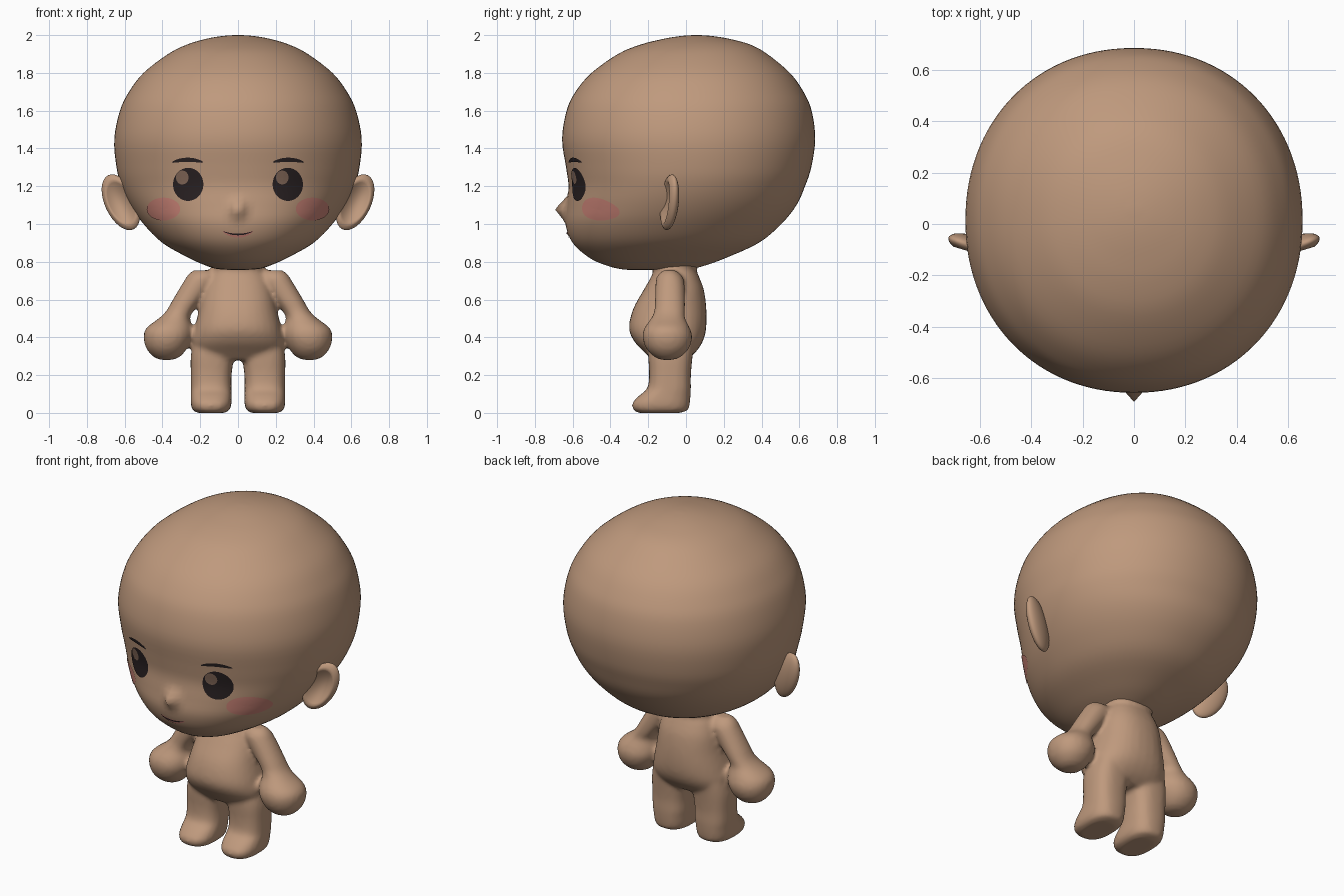
import bpy, bmesh, math
from mathutils import Vector, Matrix
from mathutils.bvhtree import BVHTree

cube = bpy.data.objects.get("Cube")
if cube:
    bpy.data.objects.remove(cube, do_unlink=True)


def material(name, r, g, b):
    m = bpy.data.materials.new(name)
    m.use_nodes = True
    m.diffuse_color = (r, g, b, 1)
    bsdf = next(n for n in m.node_tree.nodes if n.type == 'BSDF_PRINCIPLED')
    bsdf.inputs["Base Color"].default_value = (r, g, b, 1)
    bsdf.inputs["Roughness"].default_value = 0.8
    return m


SKIN = material("skin", 0.52, 0.32, 0.205)
DARK = material("eye_dark", 0.022, 0.015, 0.016)
GLINT = material("eye_glint", 0.23, 0.14, 0.10)
BLUSH = material("blush_pink", 0.60, 0.23, 0.185)


def make_object(name, bm, mat):
    mesh = bpy.data.meshes.new(name)
    bm.to_mesh(mesh)
    mesh.materials.append(mat)
    for p in mesh.polygons:
        p.use_smooth = True
    ob = bpy.data.objects.new(name, mesh)
    bpy.context.scene.collection.objects.link(ob)
    return ob


def smooth_rows(rows, steps):
    """Catmull-Rom interpolation through the cross-section rows."""
    pts = [Vector(r) for r in rows]
    pts = [pts[0]] + pts + [pts[-1]]
    out = []
    for a, b, c, d in zip(pts, pts[1:], pts[2:], pts[3:]):
        for i in range(steps):
            t = i / steps
            out.append(0.5 * (2 * b + (c - a) * t + (2 * a - 5 * b + 4 * c - d) * t * t
                              + (3 * b - a - 3 * c + d) * t ** 3))
    return out + [pts[-1]]


def loft(bm, rows, segs=32, power=2.2, side=1, steps=4):
    """Stack rounded cross-sections; each row is z, x min, x max, y front, y back."""
    rings = []
    for z, x0, x1, y0, y1 in smooth_rows(rows, steps):
        ring = []
        for i in range(segs):
            a = math.tau * i / segs
            c, s = math.cos(a), math.sin(a)
            u = math.copysign(abs(c) ** (2 / power), c)
            v = math.copysign(abs(s) ** (2 / power), s)
            ring.append(bm.verts.new((side * ((x0 + x1) / 2 + u * (x1 - x0) / 2),
                                      (y0 + y1) / 2 + v * (y1 - y0) / 2, z)))
        rings.append(ring)
    for lo, hi in zip(rings, rings[1:]):
        for i in range(segs):
            j = (i + 1) % segs
            bm.faces.new((lo[i], lo[j], hi[j], hi[i]))
    bm.faces.new(rings[0][::-1])
    bm.faces.new(rings[-1])


def symmetric(rows):
    return [(z, -w, w, f, b) for z, w, f, b in rows]


# Head: large rounded skull tapering to a soft chin
head_rows = symmetric([
    (.757, .04, -.30, -.10), (.762, .11, -.35, .02), (.78, .17, -.42, .10),
    (.82, .26, -.51, .21), (.90, .40, -.60, .385), (1.0, .50, -.638, .505),
    (1.1, .57, -.632, .585), (1.2, .617, -.622, .63), (1.3, .643, -.635, .663),
    (1.45, .655, -.656, .684), (1.6, .625, -.632, .665), (1.7, .577, -.585, .622),
    (1.8, .50, -.50, .55), (1.9, .37, -.36, .43), (1.95, .27, -.24, .34),
    (1.98, .17, -.12, .23), (1.995, .085, -.03, .14), (2.0, .02, .04, .07)])
bm = bmesh.new()
loft(bm, head_rows, segs=120, power=2.1)
# Nose: small pointed bump pulled out of the face
for v in bm.verts:
    if v.co.y < 0:
        r = math.hypot(v.co.x / .055, (v.co.z - 1.08) / .075)
        v.co.y -= .062 * max(0, 1 - r) ** 1.2
bmesh.ops.recalc_face_normals(bm, faces=bm.faces)
face_surface = BVHTree.FromBMesh(bm)
make_object("head", bm, SKIN)
bm.free()

# Body: torso, legs and arms blended into one skin
torso_rows = symmetric([
    (.28, .19, -.18, 0), (.32, .23, -.22, .05), (.38, .243, -.275, .09),
    (.45, .23, -.302, .107), (.55, .205, -.28, .108), (.65, .185, -.225, .095),
    (.72, .16, -.185, .07), (.76, .14, -.175, .055), (.80, .15, -.20, .08)])
leg_rows = [
    (0, .07, .215, -.25, -.03), (.015, .045, .24, -.278, .01), (.05, .034, .25, -.285, .02),
    (.09, .034, .25, -.25, .024), (.13, .034, .25, -.205, .026), (.2, .034, .25, -.195, .026),
    (.3, .022, .25, -.2, .035), (.38, .02, .235, -.2, .045)]
arm_rows = [
    (.28, .355, .405, -.125, -.075), (.295, .31, .445, -.165, -.03), (.34, .27, .485, -.21, .015),
    (.4, .243, .5, -.23, .033), (.45, .243, .485, -.22, .02), (.5, .255, .42, -.185, -.005),
    (.54, .235, .38, -.168, -.005), (.6, .19, .345, -.165, -.005), (.7, .12, .285, -.16, -.01),
    (.735, .12, .262, -.145, -.03), (.755, .14, .235, -.12, -.055)]
bm = bmesh.new()
loft(bm, torso_rows, power=2.3)
for side in (1, -1):
    loft(bm, leg_rows, power=2.6, side=side)
    loft(bm, arm_rows, power=2.1, side=side)
bmesh.ops.recalc_face_normals(bm, faces=bm.faces)
body = make_object("body", bm, SKIN)
bm.free()
remesh = body.modifiers.new("blend", 'REMESH')
remesh.mode = 'VOXEL'
remesh.voxel_size = 0.013
remesh.use_smooth_shade = True
relax = body.modifiers.new("relax", 'SMOOTH')
relax.factor = 0.5
relax.iterations = 6

# Ears: tilted flat ovals with a dished front
for side, label in ((1, "left"), (-1, "right")):
    bm = bmesh.new()
    bmesh.ops.create_uvsphere(bm, u_segments=32, v_segments=24, radius=1,
                              matrix=Matrix.Rotation(math.pi / 2, 4, 'X'))
    tilt = Matrix.Rotation(math.radians(25), 3, 'Y')
    for v in bm.verts:
        r = math.hypot(v.co.x, v.co.z)
        if v.co.y < 0 and r < .8:
            v.co.y += 1.3 * (1 - (r / .8) ** 2)
        p = tilt @ Vector((v.co.x * .085, v.co.y * .042, v.co.z * .158))
        p.y += .3 * p.x
        v.co = (side * (.62 + p.x), -.088 + p.y, 1.115 + p.z)
    bmesh.ops.recalc_face_normals(bm, faces=bm.faces)
    make_object(label + "_ear", bm, SKIN)
    bm.free()


def face_patch(name, x, z, rx, rz, mat, bend=0, lift=.004, segs=32, rings=6):
    """Thin oval patch laid over the face; bend curves it up at both ends."""
    bm = bmesh.new()

    def point(r, a):
        u = r * math.cos(a)
        origin = Vector((x + u * rx, -2, z + r * math.sin(a) * rz + bend * u * u))
        hit, normal, _, _ = face_surface.ray_cast(origin, Vector((0, 1, 0)))
        return bm.verts.new(hit + normal * lift)

    centre = point(0, 0)
    inner = None
    for k in range(1, rings + 1):
        ring = [point(k / rings, math.tau * i / segs) for i in range(segs)]
        for i in range(segs):
            j = (i + 1) % segs
            if inner:
                bm.faces.new((inner[i], ring[i], ring[j], inner[j]))
            else:
                bm.faces.new((centre, ring[i], ring[j]))
        inner = ring
    make_object(name, bm, mat)
    bm.free()


# Face details: eyes, glints, brows, cheeks and mouth
for side, label in ((1, "left"), (-1, "right")):
    face_patch(label + "_eye", side * .262, 1.21, .08, .088, DARK)
    face_patch(label + "_eye_glint", side * .262 - .03, 1.247, .033, .037, GLINT, lift=.007)
    face_patch(label + "_eyebrow", side * .265, 1.341, .082, .011, DARK, bend=-.014)
    face_patch(label + "_cheek", side * .392, 1.08, .088, .06, BLUSH)
face_patch("mouth", 0, .940, .08, .011, BLUSH, bend=.022)
face_patch("mouth_line", 0, .947, .076, .004, DARK, bend=.015, lift=.007)
